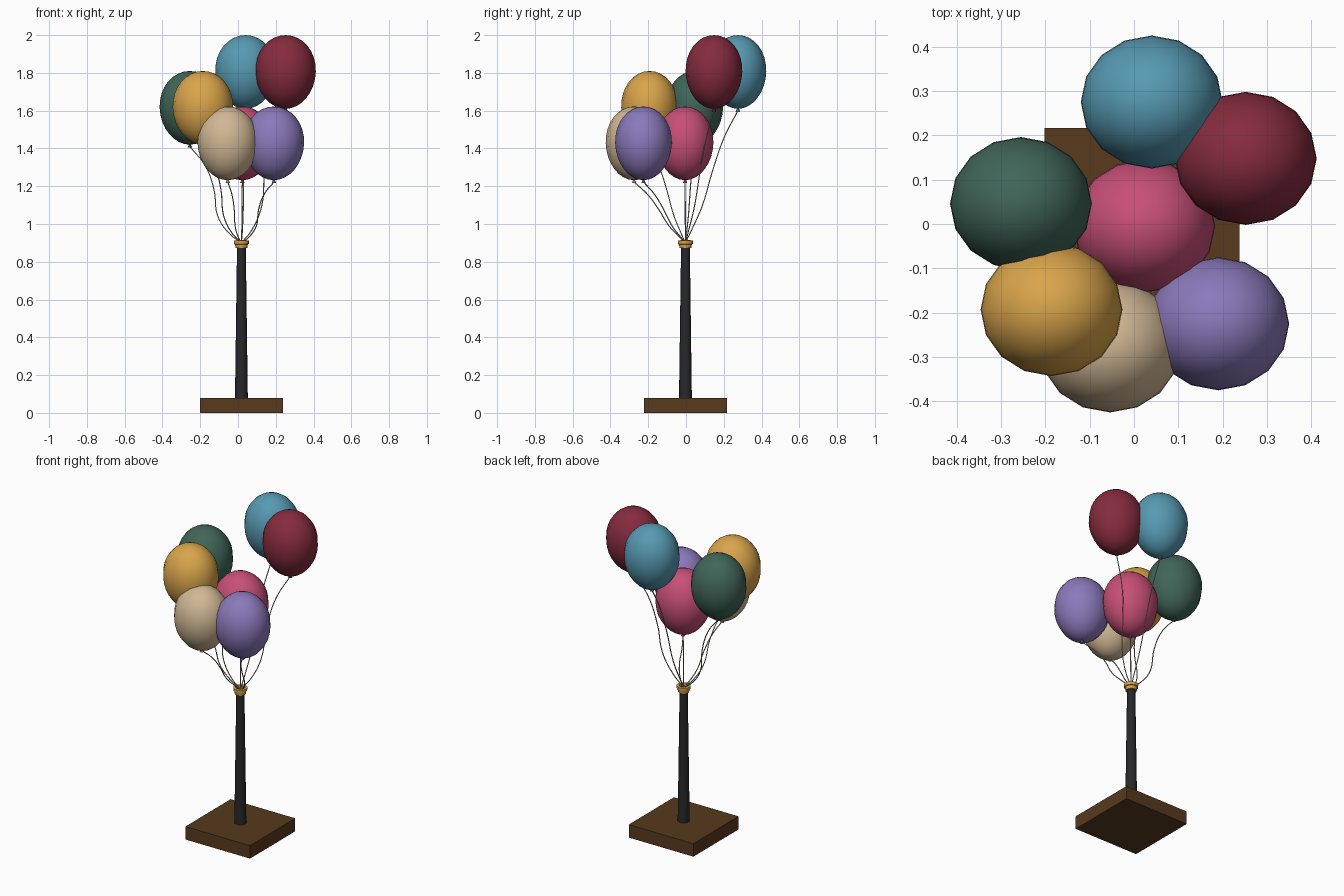
import bpy
import bmesh
from math import pi
from mathutils import Matrix, Vector

cube = bpy.data.objects.get("Cube")
if cube:
    bpy.data.objects.remove(cube, do_unlink=True)


def make_material(name, srgb):
    colour = [(c / 255) ** 2.2 for c in srgb] + [1.0]
    mat = bpy.data.materials.new(name)
    mat.use_nodes = True
    mat.diffuse_color = colour
    mat.node_tree.nodes["Principled BSDF"].inputs["Base Color"].default_value = colour
    return mat


palette = {
    "blue": (87, 152, 177), "maroon": (132, 47, 64), "green": (66, 101, 89),
    "gold": (217, 163, 76), "pink": (198, 80, 118), "beige": (208, 182, 148),
    "purple": (138, 120, 185), "wood": (88, 60, 35), "black": (44, 44, 46),
    "string": (185, 175, 155),
}
mats = {name: make_material(name, rgb) for name, rgb in palette.items()}
AXIS = Vector((0.018, -0.003, 0))


def finish(obj, colour, angle=None):
    obj.data.materials.append(mats[colour])
    if angle:
        bpy.ops.object.select_all(action='DESELECT')
        obj.select_set(True)
        bpy.context.view_layer.objects.active = obj
        bpy.ops.object.shade_smooth_by_angle(angle=angle)
    return obj


def from_bmesh(name, bm, colour, angle=None):
    mesh = bpy.data.meshes.new(name)
    bm.to_mesh(mesh)
    bm.free()
    obj = bpy.data.objects.new(name, mesh)
    bpy.context.collection.objects.link(obj)
    return finish(obj, colour, angle)


def lathe(name, profile, colour, sides=16):
    """Spin a closed (radius, height) profile round the pole axis."""
    bm = bmesh.new()
    verts = [bm.verts.new((r, 0, z)) for r, z in profile]
    edges = [bm.edges.new((verts[i - 1], verts[i])) for i in range(len(verts))]
    bmesh.ops.spin(bm, geom=verts + edges, cent=(0, 0, 0), axis=(0, 0, 1),
                   angle=2 * pi, steps=sides, use_merge=True)
    bmesh.ops.remove_doubles(bm, verts=bm.verts, dist=1e-5)
    bmesh.ops.recalc_face_normals(bm, faces=bm.faces)
    obj = from_bmesh(name, bm, colour, pi / 5)
    obj.location = AXIS
    return obj


# Square wooden base
bm = bmesh.new()
bmesh.ops.create_cube(bm, size=1, matrix=Matrix.Translation(AXIS + Vector((0, 0, 0.04)))
                      @ Matrix.Diagonal((0.44, 0.44, 0.08, 1)))
from_bmesh("base", bm, "wood")

# Tapered pole
bm = bmesh.new()
bmesh.ops.create_cone(bm, cap_ends=True, segments=16, radius1=0.034, radius2=0.023,
                      depth=0.82, matrix=Matrix.Translation(AXIS + Vector((0, 0, 0.49))))
from_bmesh("pole", bm, "black", pi / 5)

# Stepped collar that gathers the strings
lathe("collar", [(0.02, 0.873), (0.031, 0.873), (0.034, 0.892), (0.039, 0.894),
                 (0.04, 0.912), (0.027, 0.914), (0.025, 0.898)], "gold")


def balloon(colour, x, y, z):
    """Egg-shaped balloon with its knot below."""
    bm = bmesh.new()
    bmesh.ops.create_uvsphere(bm, u_segments=16, v_segments=16, radius=1)
    for v in bm.verts:
        taper = 1 + 0.04 * v.co.z
        v.co = Vector((0.16 * taper * v.co.x, 0.15 * taper * v.co.y, 0.195 * v.co.z))
    obj = from_bmesh(colour + "_balloon", bm, colour, pi / 3)
    obj.location = (x, y, z)

    bm = bmesh.new()
    bmesh.ops.create_cone(bm, cap_ends=True, segments=8, radius1=0.012, radius2=0.004,
                          depth=0.022)
    knot = from_bmesh(colour + "_knot", bm, colour, pi / 5)
    knot.location = (x, y, z - 0.2)


# Height fraction, sideways fraction in x, sideways fraction in y
SWAY = [(0, 0, 0), (0.1, 0.24, 0.12), (0.28, 0.46, 0.32), (0.55, 0.53, 0.52),
        (0.8, 0.7, 0.74), (1, 1, 1)]


def string(colour, x, y, z):
    """Thin swaying string from the collar to a knot."""
    start = AXIS + Vector((0, 0, 0.9))
    span = Vector((x, y, z - 0.205)) - start
    curve = bpy.data.curves.new(colour + "_string", 'CURVE')
    curve.dimensions = '3D'
    curve.bevel_depth = 0.003
    curve.bevel_resolution = 1
    curve.resolution_u = 5
    curve.use_fill_caps = True
    spline = curve.splines.new('BEZIER')
    spline.bezier_points.add(len(SWAY) - 1)
    for point, (h, fx, fy) in zip(spline.bezier_points, SWAY):
        point.co = start + Vector((span.x * fx, span.y * fy, span.z * h))
        point.handle_left_type = point.handle_right_type = 'AUTO'
    obj = bpy.data.objects.new(colour + "_string", curve)
    bpy.context.collection.objects.link(obj)
    finish(obj, "string")
    bpy.ops.object.select_all(action='DESELECT')
    obj.select_set(True)
    bpy.context.view_layer.objects.active = obj
    bpy.ops.object.convert(target='MESH')


# The bunch, in three tiers
bunch = [
    ("blue", 0.04, 0.275, 1.805),
    ("maroon", 0.252, 0.148, 1.805),
    ("green", -0.255, 0.046, 1.615),
    ("gold", -0.186, -0.193, 1.615),
    ("pink", 0.023, -0.005, 1.427),
    ("beige", -0.054, -0.275, 1.427),
    ("purple", 0.19, -0.225, 1.427),
]
for item in bunch:
    balloon(*item)
    string(*item)
